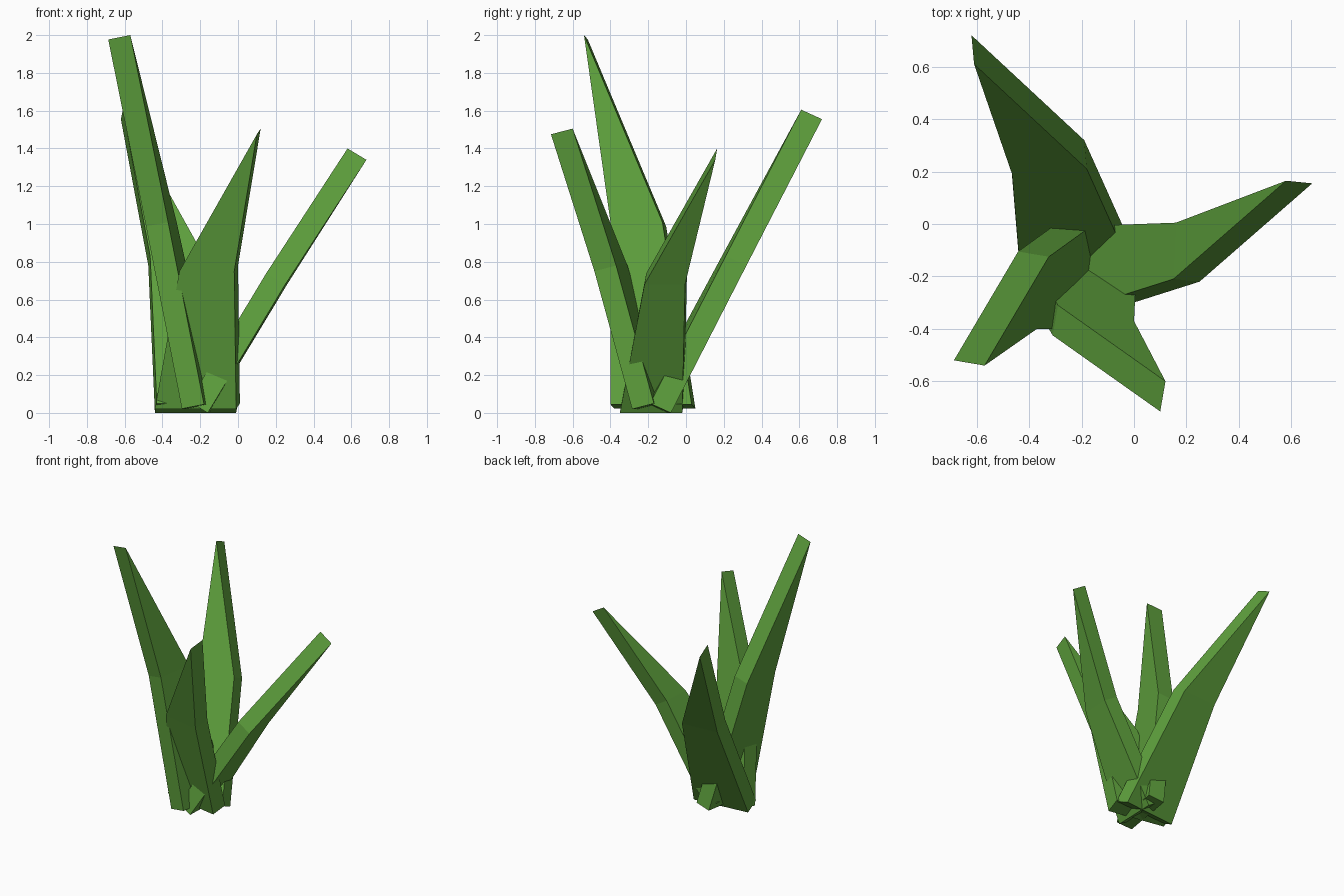
import bpy
import bmesh
from mathutils import Vector

if "Cube" in bpy.data.objects:
    bpy.data.objects.remove(bpy.data.objects["Cube"])

green = bpy.data.materials.new("leaf green")
green.diffuse_color = (0.112, 0.352, 0.046, 1.0)
green.use_nodes = True
green.node_tree.nodes["Principled BSDF"].inputs["Base Color"].default_value = green.diffuse_color


def leaf(name, base, mid, tip, thickness):
    """Thick leaf: wide base, narrower middle, both sides meeting in a tip edge.
    Points lie on the inner face; thickness is the step to the outer face."""
    bm = bmesh.new()
    step = Vector(thickness)
    outline = [base[0], base[1], mid[1], tip, mid[0]]
    inner = [bm.verts.new(p) for p in outline]
    outer = [bm.verts.new(Vector(p) + step) for p in outline]
    # Inner and outer surfaces, each creased at the middle
    for a, b, c, d, e in (inner, outer):
        bm.faces.new((a, b, c, e))
        bm.faces.new((e, c, d))
    # Rim around the leaf
    for i in range(5):
        j = (i + 1) % 5
        bm.faces.new((inner[i], inner[j], outer[j], outer[i]))
    bmesh.ops.recalc_face_normals(bm, faces=bm.faces)
    mesh = bpy.data.meshes.new(name)
    bm.to_mesh(mesh)
    bm.free()
    mesh.materials.append(green)
    obj = bpy.data.objects.new(name, mesh)
    bpy.context.collection.objects.link(obj)


# Four leaves crossing at the base in a pinwheel
leaf("back_leaf",
     [(-0.43, -0.23, 0.05), (0.0, -0.19, 0.05)],
     [(-0.465, 0.19, 0.83), (-0.18, 0.21, 0.83)],
     (-0.61, 0.61, 1.605), (-0.01, 0.11, -0.05))
leaf("right_leaf",
     [(-0.26, -0.34, 0.06), (-0.25, -0.01, 0.06)],
     [(0.15, -0.21, 0.74), (0.16, 0.005, 0.74)],
     (0.58, 0.165, 1.40), (0.10, -0.01, -0.06))
leaf("front_leaf",
     [(-0.42, -0.09, 0.05), (0.01, -0.17, 0.05)],
     [(-0.29, -0.31, 0.78), (0.0, -0.37, 0.78)],
     (0.12, -0.60, 1.505), (-0.02, -0.115, -0.03))
leaf("left_leaf",
     [(-0.18, -0.40, 0.045), (-0.11, 0.03, 0.045)],
     [(-0.37, -0.40, 1.01), (-0.325, -0.125, 1.01)],
     (-0.57, -0.54, 2.0), (-0.117, 0.02, -0.023))
